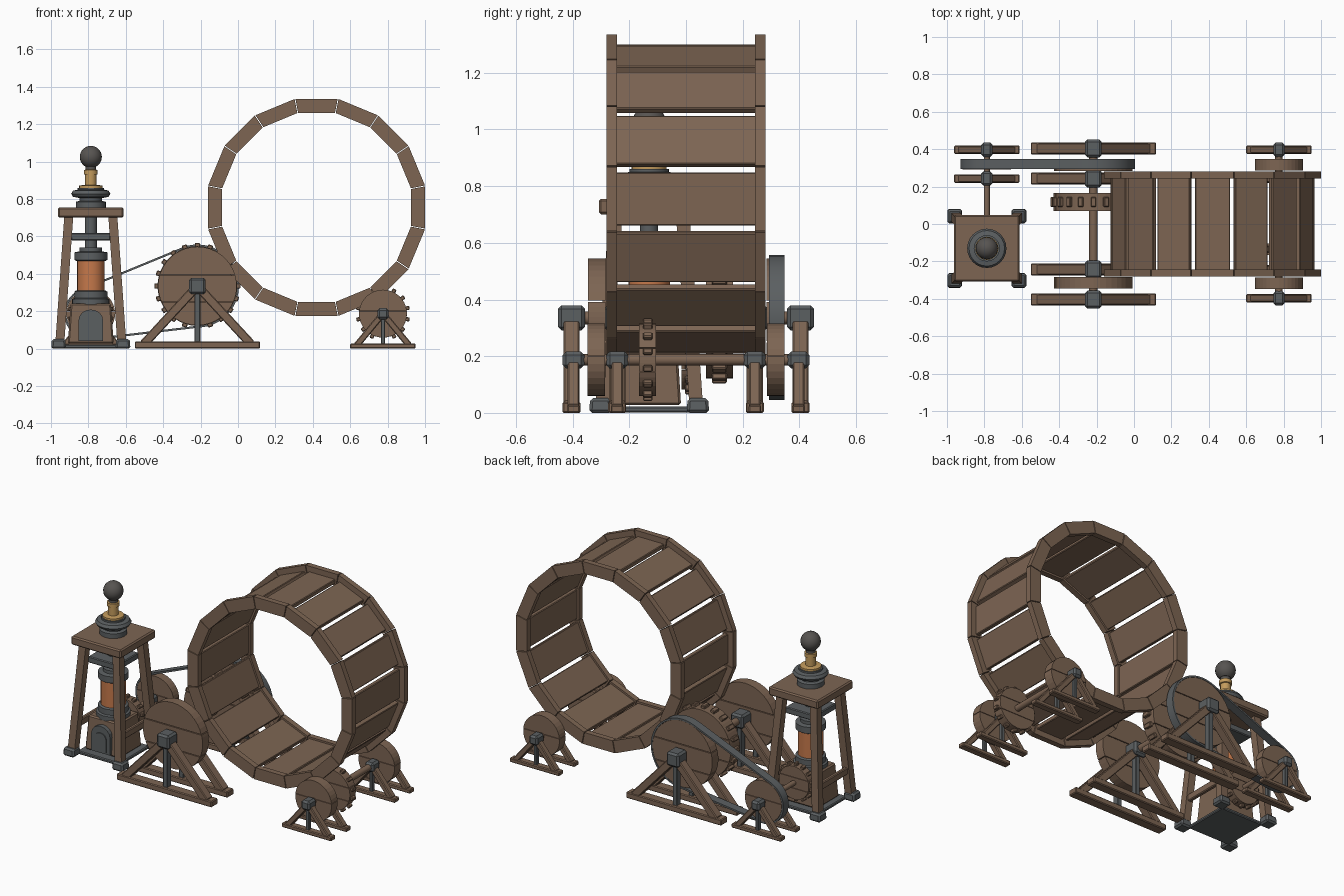
import bpy, bmesh, math
from math import sin, cos, pi, atan2, hypot, acos, tan
from mathutils import Matrix, Vector

if "Cube" in bpy.data.objects:
    bpy.data.objects.remove(bpy.data.objects["Cube"])


def material(name, rgb):
    m = bpy.data.materials.new(name)
    m.diffuse_color = (*rgb, 1)
    m.use_nodes = True
    m.node_tree.nodes["Principled BSDF"].inputs["Base Color"].default_value = m.diffuse_color
    return m


WOOD = material("brown wood", (0.205, 0.130, 0.086))
METAL = material("grey iron", (0.105, 0.115, 0.120))
COPPER = material("copper", (0.56, 0.19, 0.07))
BRASS = material("brass", (0.55, 0.33, 0.11))
BULB = material("smoky knob", (0.095, 0.088, 0.082))


def finish(name, bm, mat, smooth=False):
    bmesh.ops.recalc_face_normals(bm, faces=bm.faces)
    me = bpy.data.meshes.new(name)
    bm.to_mesh(me)
    bm.free()
    me.materials.append(mat)
    ob = bpy.data.objects.new(name, me)
    bpy.context.collection.objects.link(ob)
    if smooth:
        bpy.context.view_layer.objects.active = ob
        ob.select_set(True)
        bpy.ops.object.shade_smooth_by_angle(angle=math.radians(35))
        ob.select_set(False)
    return ob


def add_box(bm, c, s, angle=0, bevel=0.005, taper=1):
    """Box turned by angle about the y axis; taper narrows its top."""
    t = bmesh.new()
    bmesh.ops.create_cube(t, size=1)
    for v in t.verts:
        k = taper if v.co.z > 0 else 1
        v.co = Vector((v.co.x * s[0] * k, v.co.y * s[1] * k, v.co.z * s[2]))
    if bevel:
        bmesh.ops.bevel(t, geom=t.edges[:], offset=bevel, segments=1, affect='EDGES')
    t.transform(Matrix.Translation(c) @ Matrix.Rotation(angle, 4, 'Y'))
    me = bpy.data.meshes.new("tmp")
    t.to_mesh(me)
    t.free()
    bm.from_mesh(me)
    bpy.data.meshes.remove(me)


def box(name, c, s, mat, **kw):
    bm = bmesh.new()
    add_box(bm, c, s, **kw)
    return finish(name, bm, mat)


def extrude_xz(bm, pts, y0, y1):
    """Prism from an outline in x and z."""
    a = [bm.verts.new((x, y0, z)) for x, z in pts]
    b = [bm.verts.new((x, y1, z)) for x, z in pts]
    n = len(pts)
    for i in range(n):
        j = (i + 1) % n
        bm.faces.new((a[i], a[j], b[j], b[i]))
    bm.faces.new(a)
    bm.faces.new(b[::-1])


def axle(name, x, z, r, y0, y1, mat=WOOD):
    bm = bmesh.new()
    extrude_xz(bm, [(x + r * cos(i * pi / 6), z + r * sin(i * pi / 6)) for i in range(12)], y0, y1)
    return finish(name, bm, mat, True)


def board_disc(name, x, z, r, y, w, seams=(-0.33, 0.33)):
    """Round wheel sawn from boards, with narrow gaps between them."""
    bm = bmesh.new()
    cuts = [-1] + list(seams) + [1]
    for lo, hi in zip(cuts, cuts[1:]):
        lo, hi = math.asin(lo) + 0.012, math.asin(hi) - 0.012
        right = [lo + (hi - lo) * i / 8 for i in range(9)]
        pts = [(x + r * cos(t), z + r * sin(t)) for t in right]
        pts += [(x - r * cos(t), z + r * sin(t)) for t in reversed(right)]
        extrude_xz(bm, pts, y - w / 2, y + w / 2)
    return finish(name, bm, WOOD)


def gear(name, x, z, r, y, w, teeth, tooth):
    board_disc(name, x, z, r, y, w)
    bm = bmesh.new()
    for i in range(teeth):
        a = 2 * pi * i / teeth
        add_box(bm, (x + r * sin(a), y, z + r * cos(a)), (tooth, w * 0.55, 0.035), angle=a, bevel=0.004)
    finish(name + "_teeth", bm, WOOD)


def stand(name, x, z, y, half, w, hub, hub_w):
    """A-frame bearing stand with metal hub and rod."""
    t = w * 0.75
    bm = bmesh.new()
    add_box(bm, (x, y, t * 0.4), (2 * half, w, t * 0.8))
    for s in (-1, 1):
        dx, dz = s * (half - t), t * 0.5 - z
        add_box(bm, (x + dx / 2, y, z + dz / 2), (t, w * 0.9, hypot(dx, dz)), angle=atan2(dx, dz))
    finish(name + "_frame", bm, WOOD)
    box(name + "_hub", (x, y, z), (hub, hub_w, hub), METAL, bevel=0.012)
    box(name + "_rod", (x, y, z / 2 + 0.01), (hub * 0.35, w * 0.6, z - 0.02), METAL, bevel=0.003)


def lathe(name, x, y, profile, mat, n=24):
    bm = bmesh.new()
    rings = [[bm.verts.new((x + r * cos(2 * pi * i / n), y + r * sin(2 * pi * i / n), z))
              for i in range(n)] for r, z in profile]
    for p, q in zip(rings, rings[1:]):
        for i in range(n):
            bm.faces.new((p[i], p[(i + 1) % n], q[(i + 1) % n], q[i]))
    bm.faces.new(rings[0])
    bm.faces.new(rings[-1])
    return finish(name, bm, mat, True)


# Large running wheel: segmented rims and cross planks
CX, CZ, N = 0.42, 0.755, 16
for side, y in (("front", -0.262), ("back", 0.262)):
    bm = bmesh.new()
    for i in range(N):
        a = 2 * pi * i / N
        h = pi / N - 0.004
        ro, ri = 0.58 / cos(pi / N), 0.505 / cos(pi / N)
        pts = [(CX + r * sin(a + d), CZ + r * cos(a + d)) for r, d in ((ro, -h), (ro, h), (ri, h), (ri, -h))]
        extrude_xz(bm, pts, y - 0.018, y + 0.018)
    finish("wheel_rim_" + side, bm, WOOD)
bm = bmesh.new()
for i in range(N):
    a = 2 * pi * i / N
    add_box(bm, (CX + 0.531 * sin(a), 0, CZ + 0.531 * cos(a)), (0.187, 0.5, 0.028), angle=a, bevel=0.004)
finish("wheel_planks", bm, WOOD)

# Drive axle under the left of the wheel
DX, DZ = -0.217, 0.335
axle("drive_axle", DX, DZ, 0.023, -0.45, 0.45)
gear("drive_gear", DX, DZ, 0.213, 0.118, 0.095, 20, 0.028)
# Idle axle under the right of the wheel
RX, RZ = 0.775, 0.187
axle("idle_axle", RX, RZ, 0.02, -0.41, 0.41)
gear("idle_gear", RX, RZ, 0.128, -0.135, 0.06, 14, 0.022)
for side, s in (("front", -1), ("back", 1)):
    board_disc("drive_disc_" + side, DX, DZ, 0.21, s * 0.315, 0.062, (-0.4, 0.28))
    board_disc("idle_disc_" + side, RX, RZ, 0.128, s * 0.317, 0.062, (0.1,))
    for pos, yd, yr in (("outer", 0.404, 0.397), ("inner", 0.243, 0.243)):
        stand(f"drive_stand_{side}_{pos}", DX, DZ, s * yd, 0.335, 0.064, 0.088, 0.095)
        stand(f"idle_stand_{side}_{pos}", RX, RZ, s * yr, 0.175, 0.045, 0.06, 0.076)

# Generator axle with belt pulley and gear
GX, GZ = -0.787, 0.187
axle("generator_axle", GX, GZ, 0.016, -0.05, 0.41)
board_disc("generator_pulley", GX, GZ, 0.13, 0.32, 0.055, (0.1,))
gear("generator_gear", GX, GZ, 0.105, 0.012, 0.055, 14, 0.022)
stand("generator_stand_outer", GX, GZ, 0.397, 0.175, 0.045, 0.06, 0.076)
stand("generator_stand_inner", GX, GZ, 0.243, 0.175, 0.045, 0.06, 0.076)

# Drive belt wrapped around both pulleys
a = atan2(GZ - DZ, GX - DX)
b = acos((0.212 - 0.132) / hypot(GX - DX, GZ - DZ))
arcs = [(DX, DZ, 0.211, a + b + (2 * pi - 2 * b) * i / 24) for i in range(25)]
arcs += [(GX, GZ, 0.131, a - b + 2 * b * i / 16) for i in range(17)]
bm = bmesh.new()
rows = []
for x, z, r, t in arcs:
    rows.append([bm.verts.new((x + (r + d) * cos(t), y, z + (r + d) * sin(t)))
                 for d, y in ((0, 0.293), (0.011, 0.293), (0.011, 0.347), (0, 0.347))])
for p, q in zip(rows, rows[1:] + rows[:1]):
    for k in range(4):
        bm.faces.new((p[k], p[(k + 1) % 4], q[(k + 1) % 4], q[k]))
finish("drive_belt", bm, METAL, True)

# Tower: slab, splayed legs, feet, rails
TX, TY = -0.787, -0.13
box("tower_top", (TX, TY, 0.728), (0.35, 0.355, 0.055), WOOD, bevel=0.008)
box("tower_floor", (TX, TY, 0.012), (0.30, 0.30, 0.02), METAL)
legs, feet = bmesh.new(), bmesh.new()
for sx in (-1, 1):
    for sy in (-1, 1):
        add_box(feet, (TX + sx * 0.172, TY + sy * 0.172, 0.026), (0.08, 0.08, 0.052), bevel=0.01, taper=0.9)
        rings = []
        for off, z in ((0.165, 0.04), (0.118, 0.705)):
            cx, cy, h = TX + sx * off, TY + sy * off, 0.024
            rings.append([legs.verts.new((cx + u * h, cy + v * h, z))
                          for u, v in ((-1, -1), (1, -1), (1, 1), (-1, 1))])
        for k in range(4):
            j = (k + 1) % 4
            legs.faces.new((rings[0][k], rings[0][j], rings[1][j], rings[1][k]))
        legs.faces.new(rings[0])
        legs.faces.new(rings[1])
    add_box(legs, (TX + sx * 0.155, TY, 0.19), (0.025, 0.27, 0.045))
finish("tower_legs", legs, WOOD)
finish("tower_feet", feet, METAL)

# Housing with arched door
box("housing", (TX, TY, 0.135), (0.245, 0.225, 0.215), WOOD, taper=0.88, bevel=0.008)
for name, w, z0, z1, y in (("door_frame", 0.066, 0.04, 0.15, -0.258), ("door_panel", 0.042, 0.05, 0.13, -0.264)):
    bm = bmesh.new()
    pts = [(TX - w, z0), (TX + w, z0)]
    pts += [(TX + w * cos(pi * i / 8), z1 + w * 0.9 * sin(pi * i / 8)) for i in range(9)]
    extrude_xz(bm, pts, y, y + 0.04)
    finish(name, bm, METAL)

# Coil column
lathe("coil_base", TX, TY, [(0.1, 0.235), (0.1, 0.265), (0.088, 0.27), (0.088, 0.305), (0.08, 0.31)], METAL)
lathe("copper_coil", TX, TY, [(0.073, 0.3), (0.073, 0.475)], COPPER)
lathe("coil_collar", TX, TY, [(0.08, 0.47), (0.088, 0.475), (0.088, 0.515), (0.06, 0.52), (0.06, 0.54)], METAL)
lathe("column_rod", TX, TY, [(0.032, 0.53), (0.032, 0.71)], METAL)
box("column_plate", (TX, TY, 0.598), (0.21, 0.21, 0.04), METAL)

# Cap rings, brass neck and round knob
lathe("cap_rings", TX, TY, [(0.08, 0.75), (0.08, 0.785), (0.06, 0.79), (0.06, 0.805), (0.095, 0.812), (0.105, 0.828),
                            (0.095, 0.845), (0.07, 0.85), (0.07, 0.86)], METAL)
lathe("brass_neck", TX, TY, [(0.062, 0.855), (0.062, 0.872), (0.03, 0.876), (0.03, 0.93), (0.037, 0.932),
                             (0.037, 0.955), (0.025, 0.958)], BRASS)
lathe("round_knob", TX, TY, [(0.028, 0.955), (0.028, 0.975)]
      + [(0.059 * sin(t), 1.025 - 0.059 * cos(t)) for t in [0.55 + 2.55 * i / 12 for i in range(13)]], BULB)
